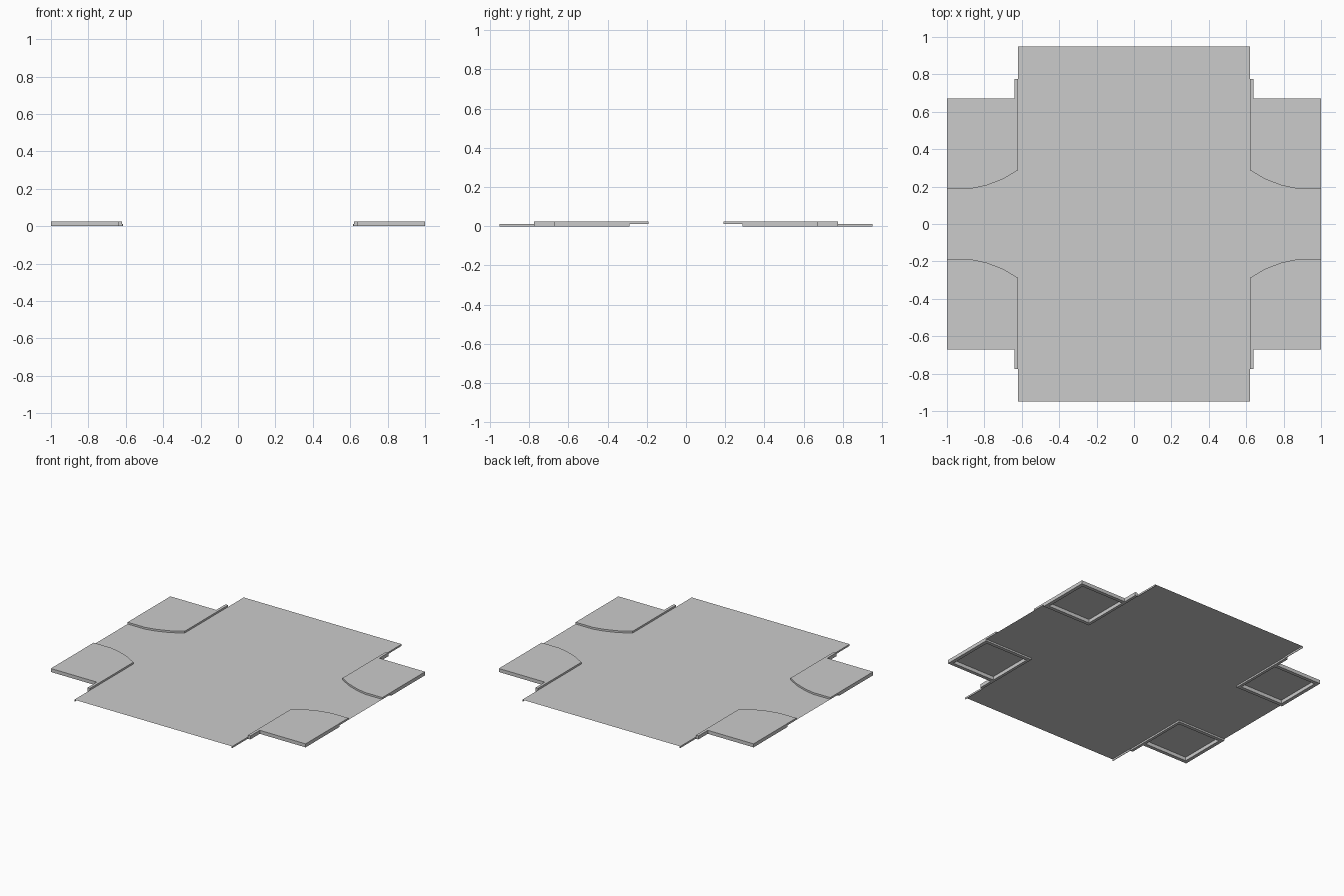
import bpy, bmesh

if "Cube" in bpy.data.objects:
    bpy.data.objects.remove(bpy.data.objects["Cube"])

TOP, DECK, T = 0.025, 0.012, 0.025          # pad top height, deck height, rim thickness
ARC = [(1.0, 0.19), (0.865, 0.19), (0.79, 0.206), (0.70, 0.24), (0.62, 0.288)]


def extrude(name, outline, z0, z1, top=True, bottom=True):
    """Counter-clockwise outline extruded from z0 to z1, mirrored to all four quadrants."""
    bm = bmesh.new()
    lo = [bm.verts.new((x, y, z0)) for x, y in outline]
    if z1 > z0:
        hi = [bm.verts.new((x, y, z1)) for x, y in outline]
        n = len(lo)
        for i in range(n):
            j = (i + 1) % n
            bm.faces.new((lo[i], lo[j], hi[j], hi[i]))
        if top:
            bm.faces.new(hi)
        if bottom:
            bm.faces.new(lo[::-1])
    else:
        bm.faces.new(lo)
    me = bpy.data.meshes.new(name)
    bm.to_mesh(me)
    bm.free()
    ob = bpy.data.objects.new(name, me)
    bpy.context.collection.objects.link(ob)
    mod = ob.modifiers.new("four_corners", 'MIRROR')
    mod.use_axis = (True, True, False)
    return ob


def rect(x0, x1, y0, y1):
    return [(x0, y0), (x1, y0), (x1, y1), (x0, y1)]


# Thin central deck with a cross outline
extrude("deck", [(0, 0), (1, 0)] + ARC + [(0.62, 0.95), (0, 0.95)], DECK, DECK)

# Raised corner pad surface, curved on its inner edge
extrude("pad_top", ARC[::-1] + [(1, 0.19), (1, 0.67), (0.62, 0.67)][1:], TOP, TOP)

# Curved lip between the deck and the pad
extrude("pad_lip", ARC[::-1] + [(1, 0.288)], DECK, TOP, top=False)

# Downward rim around the hollow underside of each pad
extrude("rim_outer", rect(1 - T, 1, 0.288, 0.67), 0, TOP, top=False)
extrude("rim_end", rect(0.64, 1 - T, 0.67 - T, 0.67), 0, TOP, top=False)
extrude("rim_near", rect(0.64, 1 - T, 0.288, 0.288 + T), 0, TOP, top=False)

# Inner rim, running past the pad as a small tab
extrude("rim_inner", rect(0.62, 0.64, 0.288, 0.67), 0, TOP, top=False)
extrude("rim_tab", rect(0.62, 0.64, 0.67, 0.775), 0, TOP)

# Shallow skirt under the long deck edge
extrude("deck_skirt", rect(0.616, 0.62, 0.775, 0.95), 0, DECK, top=False)
